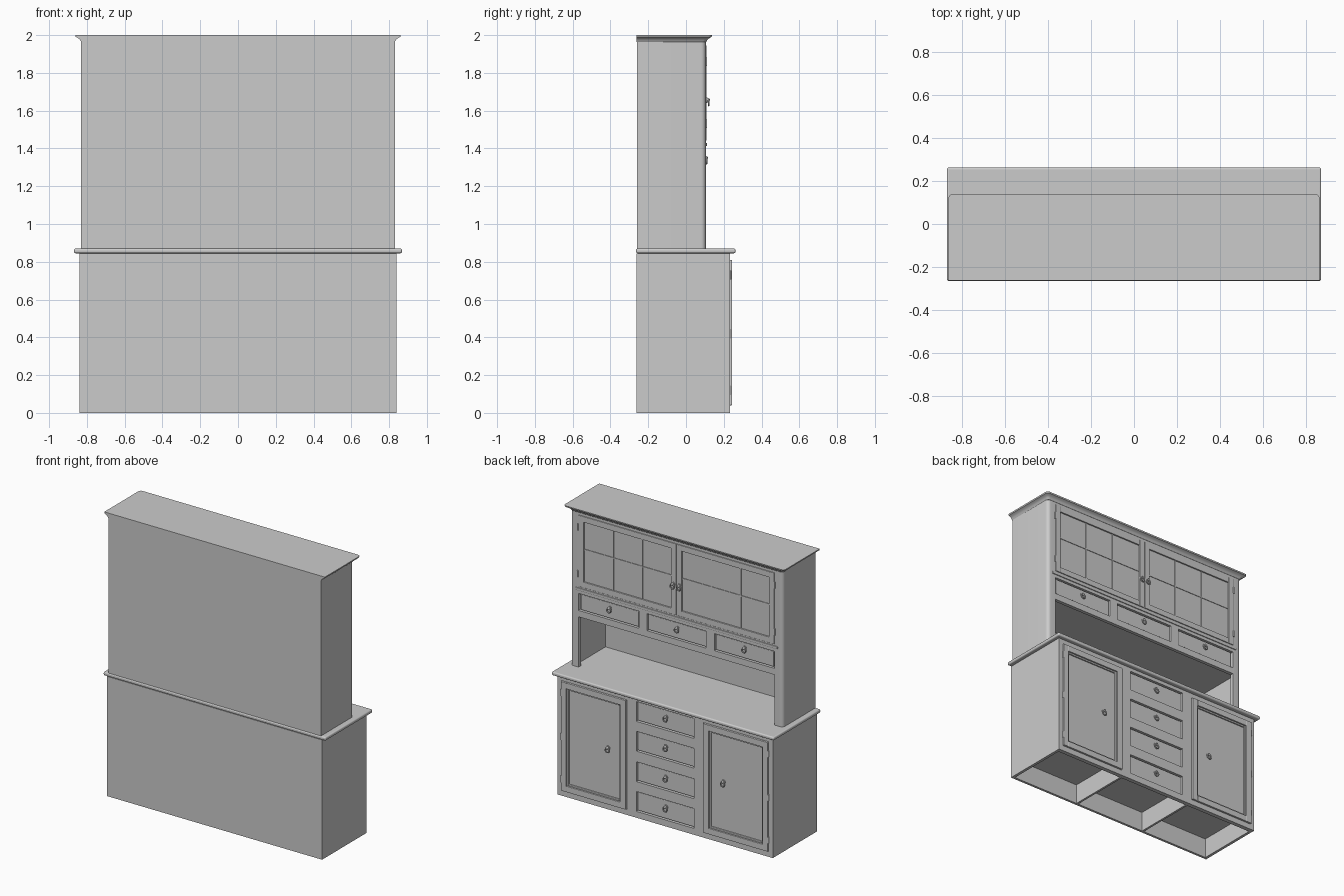
import bpy, bmesh, math
from mathutils import Matrix

if "Cube" in bpy.data.objects:
    bpy.data.objects.remove(bpy.data.objects["Cube"])


def finish(name, bm, bevel=0, smooth=False):
    bmesh.ops.recalc_face_normals(bm, faces=bm.faces)
    me = bpy.data.meshes.new(name)
    bm.to_mesh(me)
    bm.free()
    ob = bpy.data.objects.new(name, me)
    bpy.context.collection.objects.link(ob)
    if bevel:
        m = ob.modifiers.new("edge", "BEVEL")
        m.width, m.segments = bevel, 2
    if smooth:
        bpy.ops.object.select_all(action="DESELECT")
        ob.select_set(True)
        bpy.context.view_layer.objects.active = ob
        bpy.ops.object.shade_smooth_by_angle(angle=math.radians(40))
    return ob


def add_box(bm, x0, x1, y0, y1, z0, z1):
    mat = Matrix.Translation(((x0 + x1) / 2, (y0 + y1) / 2, (z0 + z1) / 2)) @ \
        Matrix.Diagonal((x1 - x0, y1 - y0, z1 - z0, 1))
    bmesh.ops.create_cube(bm, size=1, matrix=mat)


def boxes(name, items, bevel=0):
    bm = bmesh.new()
    for b in items:
        add_box(bm, *b)
    return finish(name, bm, bevel)


def ring(x0, x1, y0, y1, z0, z1, w):
    return [(x0, x0 + w, y0, y1, z0, z1), (x1 - w, x1, y0, y1, z0, z1),
            (x0 + w, x1 - w, y0, y1, z0, z0 + w), (x0 + w, x1 - w, y0, y1, z1 - w, z1)]


def outline(xh, yb, yf, r):
    pts = [(-xh, yb), (xh, yb)]
    for cx, a0 in ((xh - r, 0), (r - xh, 90)):
        for i in range(7):
            a = math.radians(a0 + 15 * i)
            pts.append((cx + r * math.cos(a), yf - r + r * math.sin(a)))
    return pts


def loft(name, layers):
    bm = bmesh.new()
    loops = [[bm.verts.new((x, y, z)) for x, y in pts] for z, pts in layers]
    n = len(loops[0])
    for a, b in zip(loops, loops[1:]):
        for i in range(n):
            bm.faces.new((a[i], a[(i + 1) % n], b[(i + 1) % n], b[i]))
    bm.faces.new(loops[0])
    bm.faces.new(loops[-1])
    return finish(name, bm, smooth=True)


def pull(name, x, y, z):
    # round backplate, ball and hanging drop ring
    bm = bmesh.new()
    rx = Matrix.Rotation(math.pi / 2, 4, "X")
    bmesh.ops.create_cone(bm, cap_ends=True, segments=16, radius1=.015, radius2=.015,
                          depth=.005, matrix=Matrix.Translation((x, y + .002, z + .006)) @ rx)
    bmesh.ops.create_uvsphere(bm, u_segments=12, v_segments=8, radius=.009,
                              matrix=Matrix.Translation((x, y + .01, z + .008)))
    R, t, n, k = .015, .0045, 20, 8
    vs = [[bm.verts.new((x + (R + t * math.cos(b)) * math.cos(a), y + .012 + t * math.sin(b),
                         z - .008 + (R + t * math.cos(b)) * math.sin(a)))
           for b in (2 * math.pi * j / k for j in range(k))]
          for a in (2 * math.pi * i / n for i in range(n))]
    for i in range(n):
        for j in range(k):
            bm.faces.new((vs[i][j], vs[(i + 1) % n][j], vs[(i + 1) % n][(j + 1) % k], vs[i][(j + 1) % k]))
    finish(name, bm, smooth=True)


def hinge(name, x, y, z):
    bm = bmesh.new()
    bmesh.ops.create_cone(bm, cap_ends=True, segments=10, radius1=.006, radius2=.006,
                          depth=.045, matrix=Matrix.Translation((x, y, z)))
    finish(name, bm, smooth=True)


def drawer(name, xc, w, z0, z1, yf):
    # flat front set back in its opening, with a shadow gap
    g = .006
    boxes(name, [(xc - w + g, xc + w - g, yf - .03, yf, z0 + g, z1 - g)], .002)
    pull(name + "_pull", xc, yf, (z0 + z1) / 2 + .012)


F = .232    # lower front plane
drawer_z = [(.045, .185), (.255, .395), (.47, .61), (.68, .82)]

# lower carcass: open underneath, floor at 0.14
boxes("base_carcass", [
    (-.84, -.82, -.262, F, 0, .845), (.82, .84, -.262, F, 0, .845),
    (-.82, .82, -.262, -.245, 0, .845), (-.82, .82, -.245, F - .03, .14, .155),
    (-.82, .82, -.245, F - .03, .83, .845),
    (-.29, -.275, -.245, F - .03, 0, .845), (.275, .29, -.245, F - .03, 0, .845)])

# lower face frame
gaps = [0] + [z for p in drawer_z for z in p] + [.845]
frame = [(-.225, .225, F - .03, F, gaps[i], gaps[i + 1]) for i in range(0, 10, 2)]
for s in (-1, 1):
    for a, b in ((.225, .30), (.808, .82)):
        x0, x1 = sorted((s * a, s * b))
        frame.append((x0, x1, F - .03, F, 0, .845))
    x0, x1 = sorted((s * .30, s * .808))
    frame += [(x0, x1, F - .03, F, 0, .038), (x0, x1, F - .03, F, .812, .845)]
boxes("base_face_frame", frame)

for i, (a, b) in enumerate(drawer_z):
    drawer(f"base_drawer_{i + 1}", 0, .225, a, b, F - .009)

# lower doors: frame, inner moulding, recessed panel
for s, side in ((-1, "left"), (1, "right")):
    x0, x1 = sorted((s * .304, s * .808))
    boxes(f"base_door_frame_{side}", ring(x0, x1, F - .02, .243, .04, .81, .042), .002)
    boxes(f"base_door_moulding_{side}",
          ring(x0 + .042, x1 - .042, F - .02, .234, .082, .768, .012), .003)
    boxes(f"base_door_panel_{side}", [(x0 + .04, x1 - .04, F - .02, .225, .08, .77)])
    pull(f"base_door_pull_{side}", s * .45, .225, .425)
    for z in (.12, .42, .73):
        hinge(f"base_hinge_{side}", s * .808, .238, z)

# worktop with rounded edge
top = boxes("worktop", [(-.868, .868, -.264, .262, .845, .87)], .009)
top.modifiers["edge"].segments = 4
bpy.context.view_layer.objects.active = top
top.select_set(True)
bpy.ops.object.shade_smooth_by_angle(angle=math.radians(30))

# upper cabinet sides with rounded front corner post
U = .105
for s, side in ((-1, "left"), (1, "right")):
    arc = [(.805 + .025 * math.cos(a), U - .025 + .025 * math.sin(a))
           for a in (math.radians(15 * i) for i in range(7))]
    pts = [(.80, -.26), (.83, -.26)] + arc + [(.765, U), (.765, U - .025), (.80, U - .025)]
    loft(f"upper_side_{side}", [(z, [(s * x, y) for x, y in pts]) for z in (.87, 1.97)])

# upper back, niche ceiling, low rail at niche foot, top board
boxes("upper_back", [(-.80, .80, -.26, -.245, .87, 1.97)])
boxes("upper_shelves", [(-.80, .80, -.245, U - .025, 1.235, 1.255),
                        (-.80, .80, -.245, U - .025, 1.41, 1.43),
                        (-.80, .80, -.245, U - .025, 1.95, 1.97)])

# upper face frame around three small drawers
uf = [(-.765, .765, U - .025, U, 1.225, 1.27), (-.765, .765, U - .025, U, 1.39, 1.44),
      (-.765, .765, U - .025, U, 1.945, 1.97)]
uf += [(a, b, U - .025, U, 1.27, 1.39) for a, b in ((-.295, -.23), (.23, .295))]
boxes("upper_face_frame", uf)
boxes("upper_rail_moulding", [(-.79, .79, U - .01, U + .006, 1.412, 1.43)], .004)
for xc in (-.527, 0, .527):
    drawer("upper_drawer", xc, .231, 1.27, 1.39, U - .008)

# upper double doors with thin glazing bars
for s, side in ((-1, "left"), (1, "right")):
    x0, x1 = sorted((s * .002, s * .765))
    boxes(f"upper_door_frame_{side}", ring(x0, x1, U - .02, U + .004, 1.442, 1.944, .04), .002)
    boxes(f"upper_door_panel_{side}", [(x0 + .035, x1 - .035, U - .02, U - .006, 1.477, 1.909)])
    w = (x1 - x0 - .08) / 3
    bars = [(x0 + .04, x1 - .04, U - .012, U - .002, 1.705, 1.713)]
    bars += [(x0 + .036 + w * k, x0 + .044 + w * k, U - .012, U - .002, 1.48, 1.906) for k in (1, 2)]
    boxes(f"upper_door_bars_{side}", bars)
    pull(f"upper_door_pull_{side}", s * .025, U + .003, 1.65)
    for z in (1.53, 1.86):
        hinge(f"upper_hinge_{side}", s * .768, U + .001, z)

# flared crown moulding
profile = [(1.963, .001), (1.97, .006), (1.976, .009), (1.982, .016),
           (1.988, .026), (1.99, .031), (2.0, .033)]
loft("crown", [(z, outline(.828 + o, -.262, U + o, .02)) for z, o in profile])
